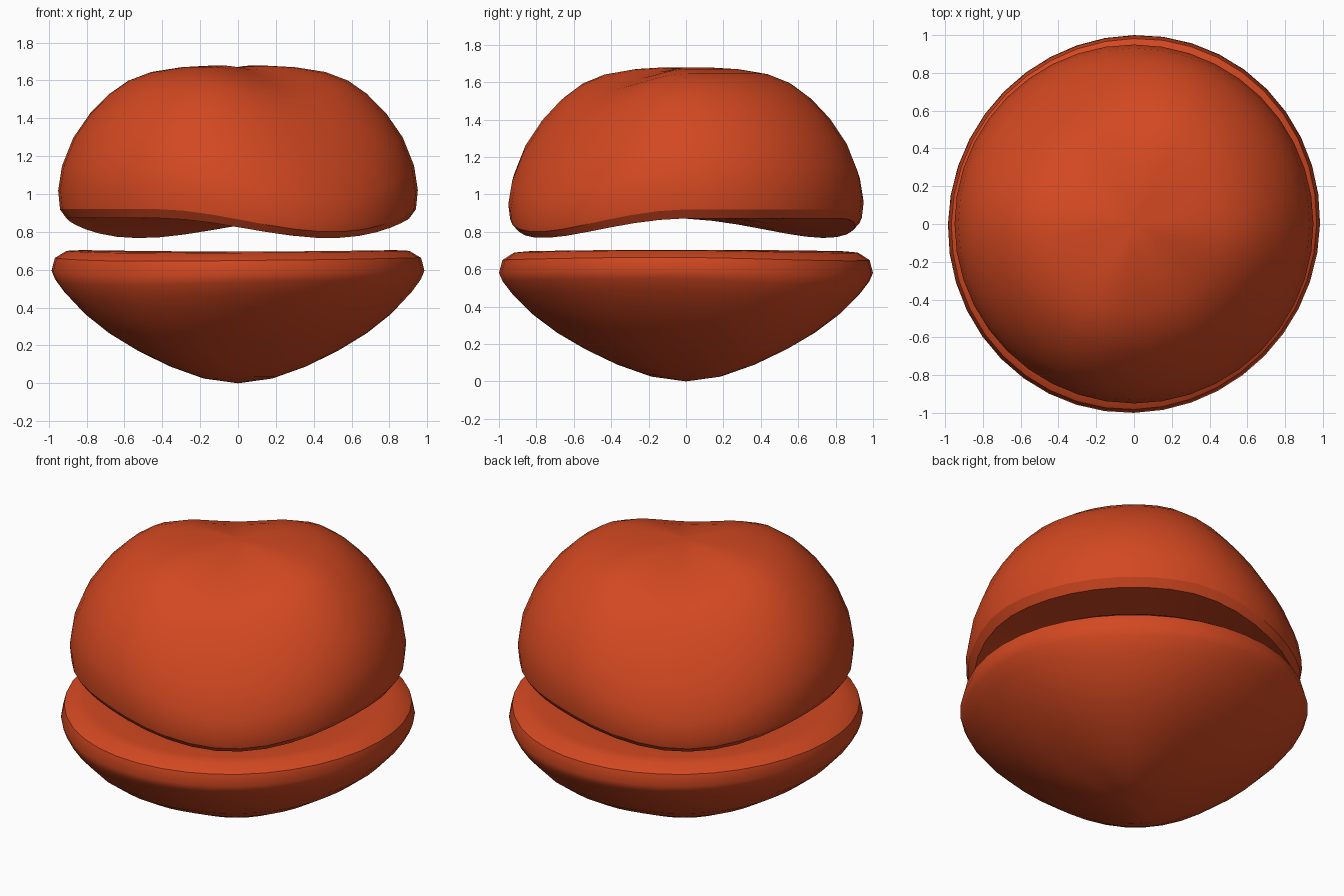
import bpy, bmesh, math

old = bpy.data.objects.get("Cube")
if old:
    bpy.data.objects.remove(old, do_unlink=True)

SEGMENTS = 40
CAP_LOBES = (math.radians(-58), math.radians(125))   # where the cap droops
BOWL_LOBES = (math.radians(45), math.radians(-135))  # where the bowl bulges down

# one warm orange-red colour for everything
mat = bpy.data.materials.new("burnt_orange")
COLOUR = (0.65, 0.065, 0.015, 1.0)
mat.use_nodes = True
mat.diffuse_color = COLOUR
bsdf = mat.node_tree.nodes["Principled BSDF"]
bsdf.inputs["Base Color"].default_value = COLOUR
bsdf.inputs["Roughness"].default_value = 0.8


def droop(a, lobes):
    """1 at the middle of a lobe, fading smoothly to 0 sixty degrees away."""
    total = 0.0
    for lobe in lobes:
        d = abs((a - lobe + math.pi) % (2 * math.pi) - math.pi)
        if d < math.pi / 3:
            total += 0.5 + 0.5 * math.cos(3 * d)
    return total


def round_shell(name, first_z, rings, last_z, sharp_rings, lobes,
                stretch=(1, 1), oval=0.0, saddle=0.0):
    """Closed round body. Each ring is (radius, height, droop depth)."""
    bm = bmesh.new()
    angles = [2 * math.pi * i / SEGMENTS for i in range(SEGMENTS)]
    loops = []
    for radius, z, dip in rings:
        loop = []
        for a in angles:
            r = radius * (1 + oval * math.sin(2 * a))
            loop.append(bm.verts.new((
                r * stretch[0] * math.cos(a), r * stretch[1] * math.sin(a),
                z - dip * droop(a, lobes) + saddle * r ** 4 * math.cos(2 * a))))
        loops.append(loop)
    start = bm.verts.new((0, 0, first_z))
    end = bm.verts.new((0, 0, last_z))
    for i in range(SEGMENTS):
        j = (i + 1) % SEGMENTS
        bm.faces.new((start, loops[0][i], loops[0][j]))
        bm.faces.new((end, loops[-1][j], loops[-1][i]))
        for lo, hi in zip(loops, loops[1:]):
            bm.faces.new((lo[i], hi[i], hi[j], lo[j]))
    bmesh.ops.recalc_face_normals(bm, faces=bm.faces)
    for f in bm.faces:
        f.smooth = True
    # crisp rim lines
    for k in sharp_rings:
        for i in range(SEGMENTS):
            edge = bm.edges.get((loops[k][i], loops[k][(i + 1) % SEGMENTS]))
            edge.smooth = False
    mesh = bpy.data.meshes.new(name)
    bm.to_mesh(mesh)
    bm.free()
    mesh.materials.append(mat)
    obj = bpy.data.objects.new(name, mesh)
    bpy.context.collection.objects.link(obj)


# drooping domed cap with a shallow crease across the crown,
# from the crown down the outside and back under the rim
cap_rings = [
    (0.15, 1.678, 0.02), (0.30, 1.67, 0.05), (0.46, 1.645, 0.08),
    (0.58, 1.60, 0.105), (0.68, 1.53, 0.13), (0.78, 1.43, 0.16),
    (0.87, 1.30, 0.18), (0.93, 1.15, 0.18), (0.95, 1.02, 0.165),
    (0.94, 0.92, 0.12), (0.905, 0.872, 0.105),
    (0.84, 0.875, 0.09), (0.65, 0.885, 0.05), (0.35, 0.895, 0.01),
]
round_shell("upper_cap", 1.67, cap_rings, 0.90, (9, 10), CAP_LOBES)

# shallow pointed bowl with a rounded rim and a slightly sunken top
bowl_rings = [
    (0.20, 0.037, 0.015), (0.38, 0.11, 0.035), (0.55, 0.195, 0.045),
    (0.69, 0.28, 0.05), (0.82, 0.38, 0.05), (0.92, 0.48, 0.04),
    (0.97, 0.545, 0.03), (0.99, 0.59, 0.018), (0.972, 0.657, 0.01),
    (0.91, 0.695, 0.006), (0.84, 0.70, 0.005),
    (0.65, 0.685, 0), (0.35, 0.67, 0),
]
round_shell("lower_bowl", 0.0, bowl_rings, 0.665, (8,), BOWL_LOBES,
            (0.995, 1.01), 0.01, 0.008)
